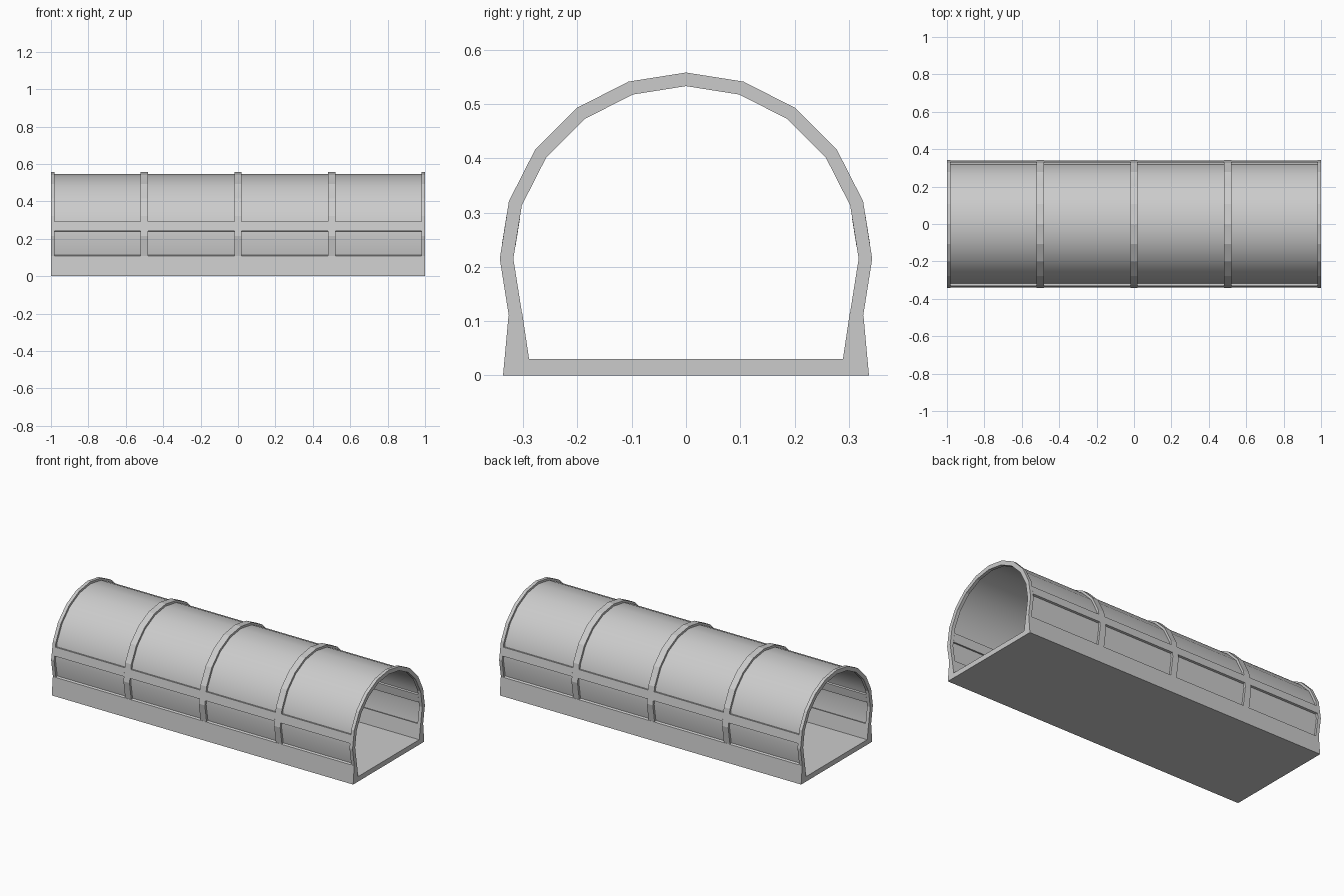
import bpy, bmesh
from math import sin, cos, radians

if "Cube" in bpy.data.objects:
    bpy.data.objects.remove(bpy.data.objects["Cube"])

CENTRE_Z = 0.215
R_OUT, R_SKIN, R_IN = 0.343, 0.330, 0.318


def arc(r):
    # arch points every 18 degrees, from just below one side over the top
    return [(r * sin(radians(a)), CENTRE_Z + r * cos(radians(a)))
            for a in range(-108, 109, 18)]


def prism(name, profile, spans):
    # extrude a closed (y, z) profile along x for each span
    bm = bmesh.new()
    for x0, x1 in spans:
        a = [bm.verts.new((x0, y, z)) for y, z in profile]
        b = [bm.verts.new((x1, y, z)) for y, z in profile]
        n = len(profile)
        bm.faces.new(a)
        bm.faces.new(b[::-1])
        for i in range(n):
            j = (i + 1) % n
            bm.faces.new((a[j], a[i], b[i], b[j]))
    bmesh.ops.recalc_face_normals(bm, faces=bm.faces)
    return finish(name, bm)


def finish(name, bm):
    mesh = bpy.data.meshes.new(name)
    bm.to_mesh(mesh)
    bm.free()
    ob = bpy.data.objects.new(name, mesh)
    bpy.context.collection.objects.link(ob)
    return ob


# floor slab with low flared side walls
half = [(0.337, 0.0), (0.327, 0.109), (0.302, 0.117), (0.289, 0.03)]
prism("base", half + [(-y, z) for y, z in reversed(half)], [(-1, 1)])

# five arched ribs, half width at the two ends
ribs = [(max(-1, x - 0.02), min(1, x + 0.02)) for x in (-1, -0.5, 0, 0.5, 1)]
prism("ribs", arc(R_OUT) + arc(R_IN)[::-1], ribs)

# side rails between the ribs
bays = [(ribs[i][1], ribs[i + 1][0]) for i in range(4)]
rail = [(0.339, 0.242), (0.331, 0.292), (0.306, 0.288), (0.314, 0.238)]
for side, s in (("right", 1), ("left", -1)):
    prism("rail_" + side, [(s * y, z) for y, z in rail], bays)

# thin smooth skin set into the middle of the frame
bm = bmesh.new()
rows = [[bm.verts.new((x, y, z)) for y, z in arc(R_SKIN)] for x in (-0.99, 0.99)]
for i in range(len(rows[0]) - 1):
    f = bm.faces.new((rows[0][i], rows[1][i], rows[1][i + 1], rows[0][i + 1]))
    f.smooth = True
bm.normal_update()
finish("skin", bm)
